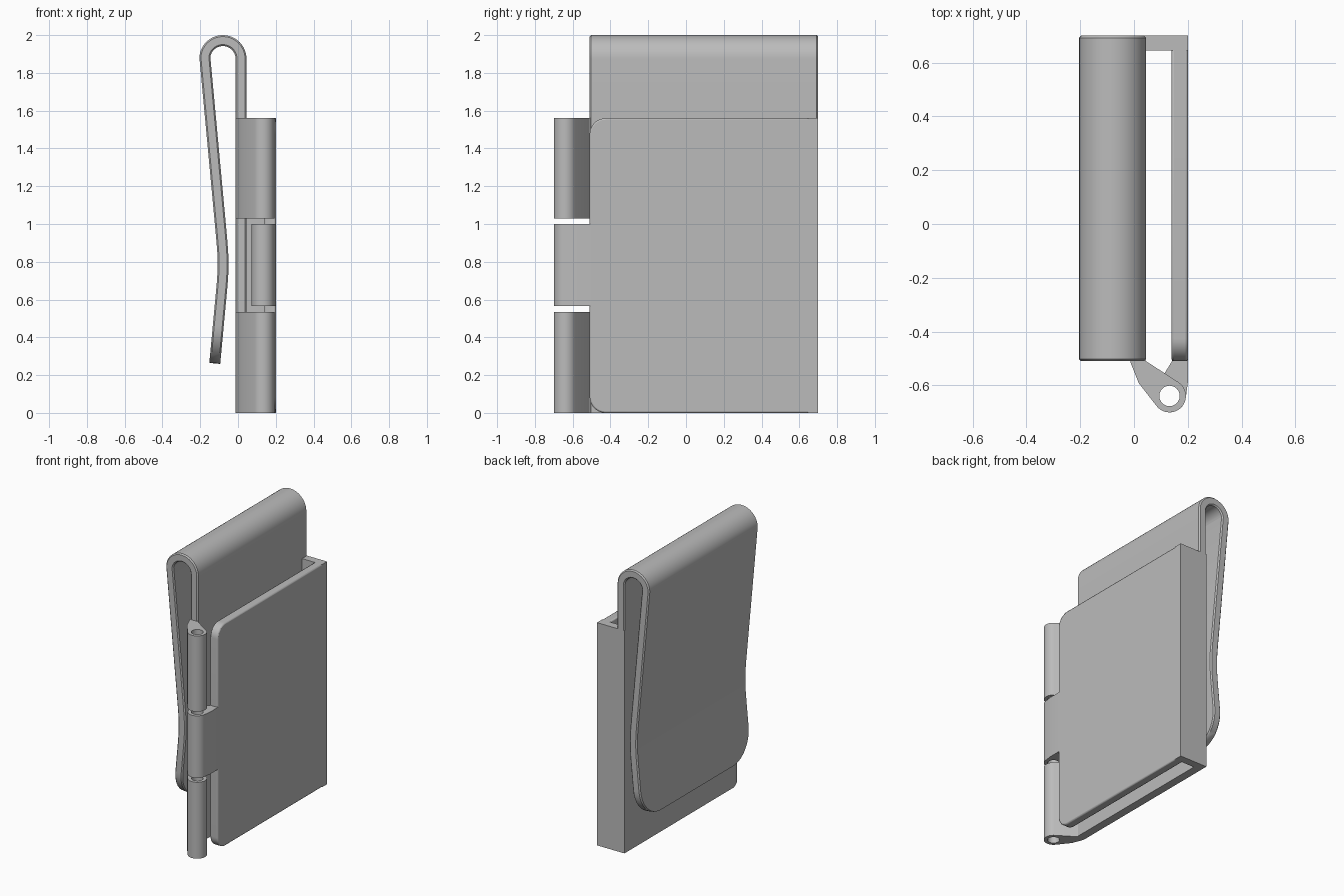
import bpy, bmesh
from math import sin, cos, pi, radians
from mathutils import Vector

default = bpy.data.objects.get("Cube")
if default:
    bpy.data.objects.remove(default)

metal = bpy.data.materials.new("plain grey")
metal.use_nodes = True
GREY = (0.5, 0.5, 0.5, 1)
metal.diffuse_color = GREY
metal.node_tree.nodes["Principled BSDF"].inputs["Base Color"].default_value = GREY

Y0, Y1 = -0.51, 0.70        # hinge edge and closed edge of the plates
BACK_X, FRONT_X = 0.016, 0.20
THICK, BODY_H = 0.06, 1.56


def finish(name, bm, bevel=0):
    bmesh.ops.recalc_face_normals(bm, faces=bm.faces)
    mesh = bpy.data.meshes.new(name)
    bm.to_mesh(mesh)
    bm.free()
    obj = bpy.data.objects.new(name, mesh)
    bpy.context.collection.objects.link(obj)
    mesh.materials.append(metal)
    if bevel:
        mod = obj.modifiers.new("soft_edges", "BEVEL")
        mod.width, mod.segments = bevel, 2
        mod.limit_method, mod.angle_limit = "ANGLE", radians(40)
    bpy.ops.object.select_all(action="DESELECT")
    obj.select_set(True)
    bpy.context.view_layer.objects.active = obj
    bpy.ops.object.shade_smooth_by_angle(angle=radians(30))
    return obj


def arc(cx, cy, r, a0, a1, n):
    steps = [radians(a0 + (a1 - a0) * i / n) for i in range(n + 1)]
    return [(cx + r * cos(a), cy + r * sin(a)) for a in steps]


def prism(name, loops, place, depth, bevel=0):
    """Fill an outline (later loops are holes) and extrude it by depth."""
    bm = bmesh.new()
    edges = []
    for loop in loops:
        vs = [bm.verts.new(place(p)) for p in loop]
        edges += [bm.edges.new((v, vs[i - 1])) for i, v in enumerate(vs)]
    if len(loops) == 1:
        bm.faces.new(vs)
    else:
        bmesh.ops.triangle_fill(bm, edges=edges, use_beauty=True)
    out = bmesh.ops.extrude_face_region(bm, geom=list(bm.faces), use_keep_orig=True)
    moved = [g for g in out["geom"] if isinstance(g, bmesh.types.BMVert)]
    bmesh.ops.translate(bm, verts=moved, vec=depth)
    return finish(name, bm, bevel)


# Back plate folding over the top into a springy clip, as one ribbon
TIP_R = 0.2
path = [Vector((BACK_X, z)) for z in (0, 0.8, 1.6)]
path += [Vector(p) for p in arc(-0.08, 1.875, 0.096, 0, 174.5, 24)]
path += [Vector(p) for p in ((-0.087, 0.93), (-0.081, 0.855), (-0.079, 0.80),
                             (-0.080, 0.74), (-0.084, 0.68))]
knee, tip = path[-1], Vector((-0.123, 0.262))
length = (tip - knee).length
widths = [0] * len(path)    # inward shift of each side edge
for i in range(11):
    a = pi / 2 * i / 10
    path.append(knee.lerp(tip, 1 - TIP_R * (1 - sin(a)) / length))
    widths.append(TIP_R * (1 - cos(a)))

bm = bmesh.new()
rows = []
h, c = THICK / 2 - 0.001, 0.008
for i, (p, w) in enumerate(zip(path, widths)):
    t = (path[min(i + 1, len(path) - 1)] - path[max(i - 1, 0)]).normalized()
    n = Vector((t.y, -t.x))
    lo, hi = Y0 + w, Y1 - w
    section = [(h - c, lo), (h, lo + c), (h, hi - c), (h - c, hi),
               (c - h, hi), (-h, hi - c), (-h, lo + c), (c - h, lo)]
    rows.append([bm.verts.new((p.x + n.x * d, y, p.y + n.y * d)) for d, y in section])
for r0, r1 in zip(rows, rows[1:]):
    for k in range(8):
        bm.faces.new((r0[k - 1], r0[k], r1[k], r1[k - 1]))
bm.faces.new(rows[0])
bm.faces.new(rows[-1])
finish("back_plate_and_clip", bm)

# Front plate with two rounded corners at the hinge edge
R = 0.085
plate = [(Y1, 0), (Y1, BODY_H)]
plate += arc(Y0 + R, BODY_H - R, R, 90, 180, 10) + arc(Y0 + R, R, R, 180, 270, 10)
prism("front_plate", [plate], lambda p: (FRONT_X - THICK, p[0], p[1]),
      (THICK, 0, 0), 0.008)

# Closed side wall joining the two plates
wall = [(-0.013, Y1 - 0.055), (FRONT_X, Y1 - 0.055), (FRONT_X, Y1), (-0.013, Y1)]
prism("side_wall", [wall], lambda p: (p[0], p[1], 0), (0, 0, BODY_H))

# Hinge knuckles, each an arm wrapped round an open bore
PX, PY, PR = 0.132, -0.639, 0.061
bore = arc(PX, PY, 0.038, 0, 345, 23)
back_arm = [(0.04, -0.50), (-0.013, -0.50), (-0.013, -0.515), (0.018, -0.592)]
back_arm += arc(PX, PY, PR, 220, 415, 24) + [(0.045, -0.51)]
front_arm = [(FRONT_X, -0.50), (0.145, -0.50), (0.14, -0.512), (0.112, -0.557)]
front_arm += arc(PX, PY, PR, 145, 355, 24) + [(FRONT_X, -0.59)]
for name, outline, z0, z1 in (("lower_back_knuckle", back_arm, 0, 0.535),
                              ("upper_back_knuckle", back_arm, 1.03, BODY_H),
                              ("front_knuckle", front_arm, 0.565, 1.0)):
    prism(name, [outline, bore], lambda p: (p[0], p[1], z0), (0, 0, z1 - z0))
